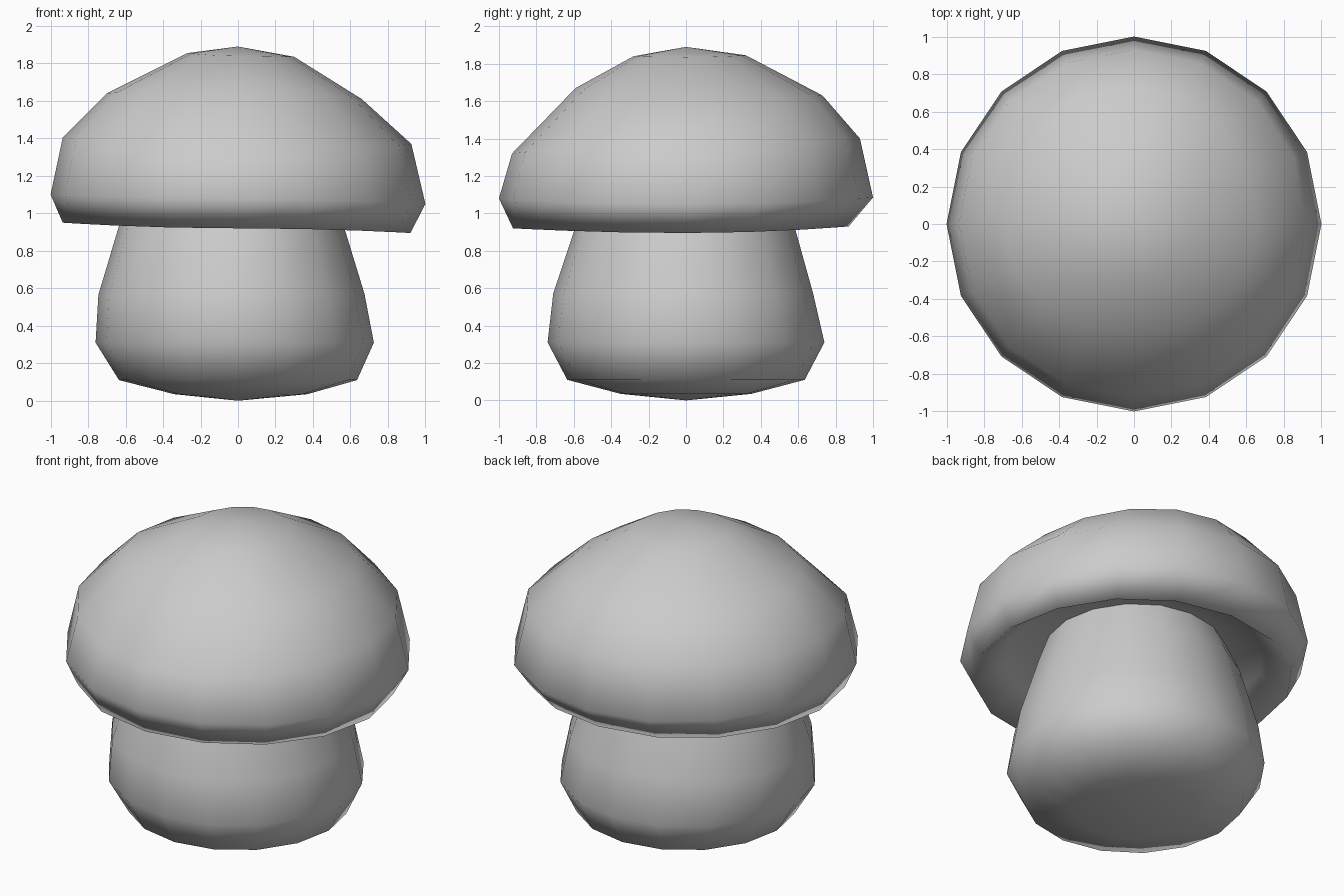
import bpy, bmesh
from math import cos, sin, pi

if "Cube" in bpy.data.objects:
    bpy.data.objects.remove(bpy.data.objects["Cube"])

SIDES = 16


def lathe(name, rings, start, end=None):
    """Skin uneven rings given as (left, right, front, back) radii and heights."""
    bm = bmesh.new()
    loops = []
    for l, r, f, b, zl, zr, zf, zb in rings:
        loop = []
        for i in range(SIDES):
            c, s = cos(2 * pi * i / SIDES), sin(2 * pi * i / SIDES)
            x = c * (r if c > 0 else l)
            y = s * (b if s > 0 else f)
            z = c * c * (zr if c > 0 else zl) + s * s * (zb if s > 0 else zf)
            loop.append(bm.verts.new((x, y, z)))
        loops.append(loop)
    for lo, hi in zip(loops, loops[1:]):
        for i in range(SIDES):
            j = (i + 1) % SIDES
            bm.faces.new((lo[i], lo[j], hi[j], hi[i]))
    for pole, loop in ((start, loops[0]), (end, loops[-1])):
        if pole is not None:
            v = bm.verts.new((0, 0, pole))
            for i in range(SIDES):
                bm.faces.new((loop[i], loop[(i + 1) % SIDES], v))
    bmesh.ops.recalc_face_normals(bm, faces=bm.faces)
    for face in bm.faces:
        face.smooth = True
    mesh = bpy.data.meshes.new(name)
    bm.to_mesh(mesh)
    bm.free()
    obj = bpy.data.objects.new(name, mesh)
    bpy.context.collection.objects.link(obj)
    return obj


# Stem: rounded foot, widest low down, tapering up into the cap
lathe("stem", [
    (.34, .37, .35, .35, .035, .035, .035, .035),
    (.635, .635, .635, .635, .11, .11, .11, .11),
    (.76, .725, .74, .74, .31, .31, .31, .31),
    (.745, .675, .71, .68, .565, .57, .57, .57),
    (.63, .565, .59, .58, .95, .93, .93, .93),
    (.54, .50, .51, .50, 1.12, 1.12, 1.12, 1.12),
], 0.0)

# Cap: hollowed underside, rolled rim and slightly lopsided dome
lathe("cap", [
    (.50, .50, .50, .50, 1.13, 1.10, 1.10, 1.11),
    (.76, .74, .75, .74, 1.07, 1.03, 1.04, 1.05),
    (.935, .92, .925, .87, .95, .895, .92, .93),
    (1.0, 1.0, 1.0, 1.0, 1.10, 1.05, 1.08, 1.085),
    (.935, .925, .93, .93, 1.405, 1.37, 1.32, 1.40),
    (.70, .66, .59, .73, 1.64, 1.61, 1.67, 1.63),
    (.27, .30, .28, .32, 1.855, 1.835, 1.84, 1.845),
], 1.12, 1.89)
